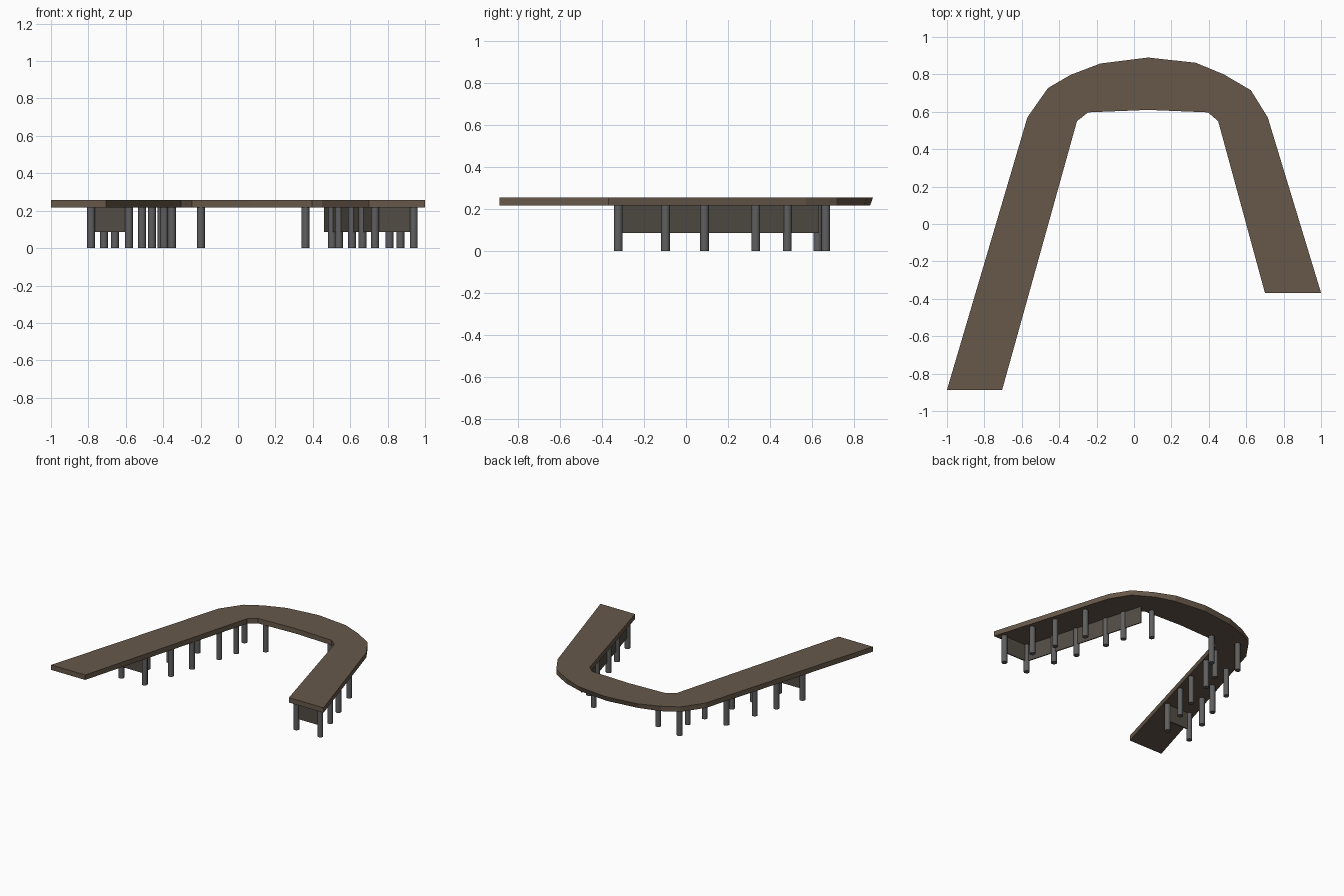
import bpy, bmesh, math
from mathutils import Vector

if "Cube" in bpy.data.objects:
    bpy.data.objects.remove(bpy.data.objects["Cube"])

Z_LOW, Z_TOP = 0.217, 0.256


def material(name, rgb):
    m = bpy.data.materials.new(name)
    m.diffuse_color = (*rgb, 1)
    m.use_nodes = True
    m.node_tree.nodes["Principled BSDF"].inputs["Base Color"].default_value = m.diffuse_color
    return m


BROWN = material("brown_wood", (0.135, 0.098, 0.068))
GREY = material("grey_post", (0.115, 0.115, 0.118))
DARK = material("dark_board", (0.085, 0.075, 0.060))


def finish(name, bm, mat):
    bmesh.ops.recalc_face_normals(bm, faces=bm.faces[:])
    me = bpy.data.meshes.new(name)
    bm.to_mesh(me)
    bm.free()
    me.materials.append(mat)
    ob = bpy.data.objects.new(name, me)
    bpy.context.collection.objects.link(ob)
    return ob


# Deck: horseshoe outline, outer edge then inner edge
outer = [(-1, -0.887), (-0.57, 0.57), (-0.46, 0.727), (-0.34, 0.797), (-0.18, 0.858),
         (0.075, 0.89), (0.33, 0.862), (0.48, 0.80), (0.625, 0.715), (0.715, 0.57), (1, -0.368)]
inner = [(0.70, -0.368), (0.45, 0.55), (0.395, 0.597), (0.075, 0.61),
         (-0.245, 0.597), (-0.305, 0.55), (-0.705, -0.887)]
bm = bmesh.new()
# the far rim leans in slightly at the bottom
low = [bm.verts.new((x, y - (0.014 if y > 0.84 else 0), Z_LOW)) for x, y in outer + inner]
top = [bm.verts.new((x, y, Z_TOP)) for x, y in outer + inner]
n = len(top)
bm.faces.new(top)
bm.faces.new(low[::-1])
for i in range(n):
    j = (i + 1) % n
    bm.faces.new((low[i], low[j], top[j], top[i]))
finish("deck", bm, BROWN)


# Posts: round legs standing on the ground
def post(name, x, y):
    bm = bmesh.new()
    h = Z_LOW + 0.005
    bmesh.ops.create_cone(bm, cap_ends=True, segments=16, radius1=0.021, radius2=0.021, depth=h)
    bmesh.ops.translate(bm, verts=bm.verts[:], vec=(x, y, h / 2))
    for f in bm.faces:
        f.smooth = abs(f.normal.z) < 0.5
    ob = finish(name, bm, GREY)
    for e in ob.data.edges:
        a, b = (ob.data.vertices[v].co.z for v in e.vertices)
        e.use_edge_sharp = abs(a - b) < 0.01


rows = [  # y, long-leg outer and inner x, short-leg inner and outer x
    (-0.322, -0.786, -0.583, 0.733, 0.94),
    (-0.097, -0.717, -0.513, 0.666, 0.868),
    (0.088, -0.658, -0.46, 0.61, 0.81),
    (0.332, -0.583, -0.395, 0.54, 0.733),
]
for i, (y, *xs) in enumerate(rows):
    for part, x in zip(("long_outer", "long_inner", "short_inner", "short_outer"), xs):
        post(f"{part}_post_{i + 1}", x, y)
for i, (x, y) in enumerate([(-0.353, 0.482), (0.503, 0.482), (-0.41, 0.665),
                            (-0.198, 0.627), (0.361, 0.627)]):
    post(f"bend_post_{i + 1}", x, y)


# Boards: thin vertical panels hung under the deck
def board(name, a, b, t=0.008):
    a, b = Vector(a), Vector(b)
    d = (b - a).normalized()
    s = Vector((-d.y, d.x)) * t / 2
    bm = bmesh.new()
    pts = [a + s, b + s, b - s, a - s]
    lo = [bm.verts.new((p.x, p.y, 0.085)) for p in pts]
    hi = [bm.verts.new((p.x, p.y, Z_LOW + 0.003)) for p in pts]
    bm.faces.new(lo)
    bm.faces.new(hi)
    for i in range(4):
        j = (i + 1) % 4
        bm.faces.new((lo[i], lo[j], hi[j], hi[i]))
    finish(name, bm, DARK)


board("long_leg_end_board", (-0.786, -0.322), (-0.583, -0.322))
board("short_leg_end_board", (0.733, -0.322), (0.94, -0.322))
board("short_leg_side_board", (0.733, -0.322), (0.464, 0.632))
